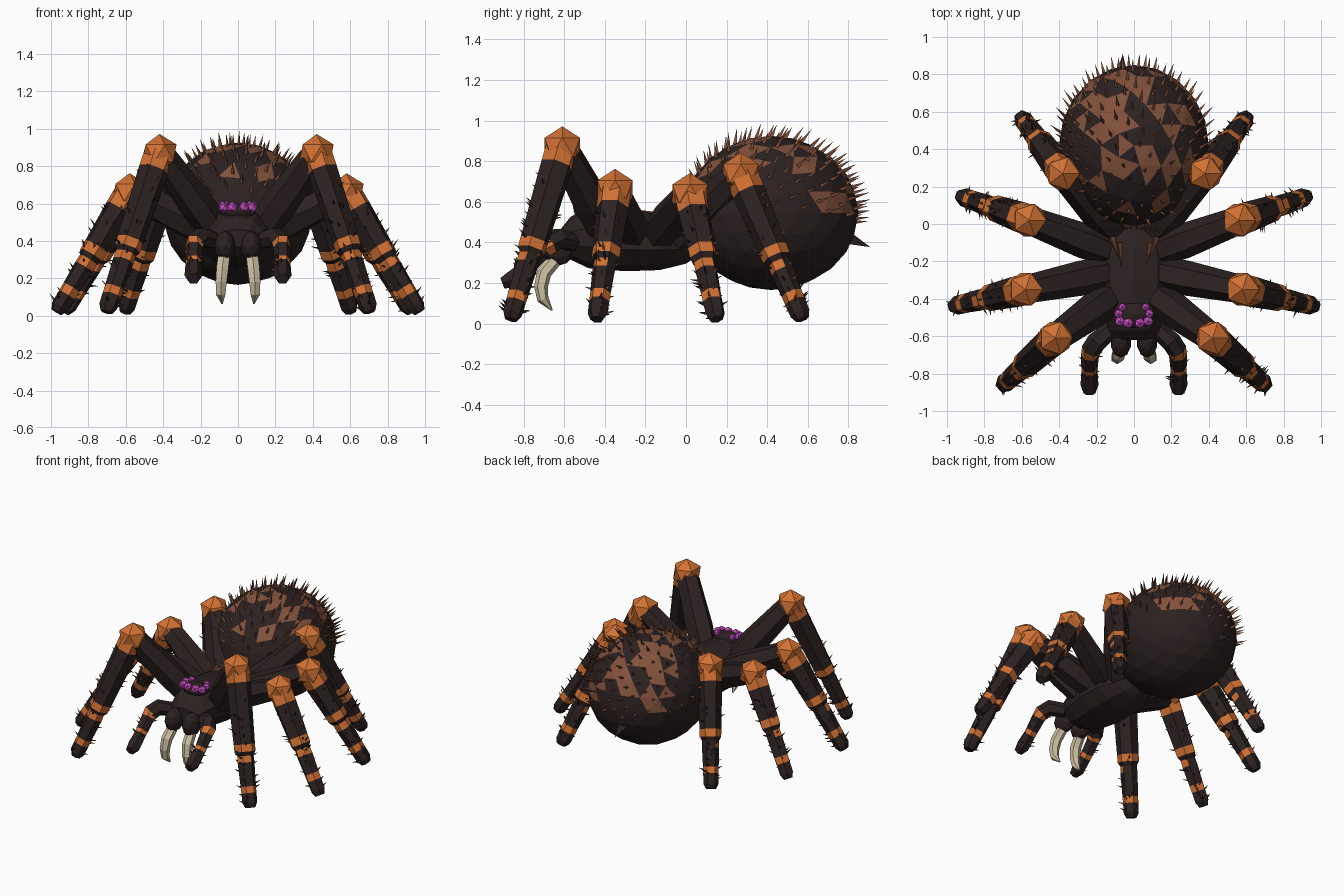
import bpy, bmesh, math, random
from mathutils import Vector, Matrix

if "Cube" in bpy.data.objects:
    bpy.data.objects.remove(bpy.data.objects["Cube"])
random.seed(23)


def material(name, rgb):
    m = bpy.data.materials.new(name)
    m.use_nodes = True
    m.diffuse_color = (*rgb, 1)
    m.node_tree.nodes["Principled BSDF"].inputs["Base Color"].default_value = (*rgb, 1)
    return m


MATS = [material("dark_brown", (0.025, 0.0155, 0.015)),
        material("orange", (0.64, 0.165, 0.034)),
        material("patch_brown", (0.225, 0.084, 0.044)),
        material("eye_purple", (0.6, 0.08, 0.56)),
        material("fang_ivory", (0.6, 0.53, 0.36))]
DARK, ORANGE, BROWN, PURPLE, IVORY = range(5)
UP, SIDE = Vector((0, 0, 1)), Vector((1, 0, 0))


def finish(name, bm):
    bmesh.ops.recalc_face_normals(bm, faces=bm.faces)
    me = bpy.data.meshes.new(name)
    bm.to_mesh(me)
    bm.free()
    for m in MATS:
        me.materials.append(m)
    ob = bpy.data.objects.new(name, me)
    bpy.context.collection.objects.link(ob)


def loft(bm, rings, mats):
    """Skin a list of vertex rings, one material per section."""
    n = len(rings[0])
    for a, b, m in zip(rings, rings[1:], mats):
        for i in range(n):
            j = (i + 1) % n
            bm.faces.new((a[i], a[j], b[j], b[i])).material_index = m
    bm.faces.new(rings[0]).material_index = mats[0]
    bm.faces.new(rings[-1]).material_index = mats[-1]


def tube(bm, pts, radii, mats, ref=UP):
    rings = []
    for i, (p, r) in enumerate(zip(pts, radii)):
        t = (pts[min(i + 1, len(pts) - 1)] - pts[max(i - 1, 0)]).normalized()
        u = t.cross(ref).normalized()
        v = t.cross(u)
        angles = [math.pi * k / 3 for k in range(6)]
        rings.append([bm.verts.new(p + r * (u * math.cos(a) + v * math.sin(a))) for a in angles])
    loft(bm, rings, mats)


def ball(bm, centre, scale, mat, level=1):
    mx = Matrix.Translation(centre) @ Matrix.Diagonal((*scale, 1))
    made = bmesh.ops.create_icosphere(bm, subdivisions=level, radius=1, matrix=mx)
    for v in made["verts"]:
        for f in v.link_faces:
            f.material_index = mat


def spike(bm, base, direction, length, radius, mat):
    d = Vector(direction).normalized()
    u = d.orthogonal().normalized()
    v = d.cross(u)
    base = Vector(base)
    tip = bm.verts.new(base + d * length)
    ring = [bm.verts.new(base + radius * (u * math.cos(a) + v * math.sin(a)))
            for a in (0, 2 * math.pi / 3, 4 * math.pi / 3)]
    for i in range(3):
        bm.faces.new((ring[i], ring[(i + 1) % 3], tip)).material_index = mat


def bristles(bm, a, b, radius, count, length):
    """Short hairs scattered around a limb from a to b."""
    t = (b - a).normalized()
    u = t.orthogonal().normalized()
    for _ in range(count):
        out = Matrix.Rotation(random.uniform(0, 2 * math.pi), 3, t) @ u
        p = a.lerp(b, random.random()) + out * radius * 0.85
        spike(bm, p, out - t * 0.25 + UP * 0.2, length * random.uniform(0.7, 1.2),
              0.008, random.choice((DARK, BROWN)))


# Abdomen with mirrored brown patches on its upper back
centre, size = Vector((0, 0.42, 0.545)), Vector((0.4, 0.43, 0.38))
bm = bmesh.new()
ball(bm, centre, size, DARK, 3)
choice = {}
for f in bm.faces:
    c = f.calc_center_median()
    n = c - centre
    key = (round(abs(c.x), 2), round(c.y, 2), round(c.z, 2))
    if key not in choice:
        choice[key] = random.random() < 0.43
    if choice[key] and n.z > 0.1 - 0.3 * n.y and abs(c.x) < 0.32:
        f.material_index = BROWN
finish("abdomen", bm)

# Swept-back hairs on the abdomen
bm = bmesh.new()
total = 330
for i in range(total):
    z = 1 - 2 * (i + 0.5) / total
    a = i * math.pi * (3 - math.sqrt(5))
    r = math.sqrt(1 - z * z)
    n = Vector((r * math.cos(a), r * math.sin(a), z))
    if z > 0.06 - 0.2 * n.y:
        p = centre + n * size * 0.985
        spike(bm, p, n + Vector((0, 0.55, 0.2)), random.uniform(0.06, 0.085), 0.011, BROWN)
finish("abdomen_hairs", bm)

# Spinneret
bm = bmesh.new()
spike(bm, (-0.06, 0.79, 0.43), (0, 1, -0.45), 0.13, 0.04, DARK)
finish("spinneret", bm)

# Head and thorax: y, half width, bottom, top
bm = bmesh.new()
rings = []
for y, w, lo, hi in [(-0.62, 0.1, 0.37, 0.46), (-0.57, 0.14, 0.32, 0.52), (-0.48, 0.17, 0.28, 0.57),
                     (-0.3, 0.215, 0.265, 0.56), (-0.13, 0.21, 0.27, 0.54), (0.0, 0.14, 0.3, 0.5),
                     (0.08, 0.07, 0.35, 0.46)]:
    mid, half = (lo + hi) / 2, (hi - lo) / 2
    angles = [math.pi * (2 * k + 1) / 10 for k in range(10)]
    rings.append([bm.verts.new((w * math.cos(a), y, mid + half * 1.05 * math.sin(a))) for a in angles])
loft(bm, rings, [DARK] * 6)
finish("head_and_thorax", bm)

# Brown markings and hairs on the thorax
bm = bmesh.new()
for s in (1, -1):
    spike(bm, (s * 0.12, -0.07, 0.525), (-s * 0.35, -1, 0.25), 0.13, 0.018, BROWN)
    spike(bm, (s * 0.08, -0.1, 0.53), (-s * 0.1, -1, 0.22), 0.14, 0.016, BROWN)
    for k in range(7):
        spike(bm, (s * (0.01 + 0.024 * k), -0.03, 0.49), (s * 0.2, 0.35 - 0.1 * k, 1), 0.07, 0.01, BROWN)
finish("thorax_markings", bm)

# Eyes on a low mound
bm = bmesh.new()
ball(bm, (0, -0.485, 0.555), (0.1, 0.07, 0.045), DARK, 2)
finish("eye_mound", bm)
bm = bmesh.new()
for s in (1, -1):
    for x, y, z, r in [(0.031, -0.53, 0.579, 0.031), (0.076, -0.52, 0.578, 0.03),
                       (0.082, -0.48, 0.588, 0.026), (0.062, -0.445, 0.59, 0.024)]:
        ball(bm, (s * x, y, z), (r, r, r), PURPLE)
finish("eyes", bm)

# Legs: hip, knee, foot on the left side, and height shift of the shin bands
LEGS = {"front": ((0.11, -0.385, 0.44), (0.42, -0.61, 0.87), (0.705, -0.865, 0.02), 0.015),
        "second": ((0.11, -0.255, 0.43), (0.58, -0.35, 0.66), (0.97, -0.44, 0.02), -0.02),
        "third": ((0.11, -0.15, 0.43), (0.56, 0.02, 0.64), (0.93, 0.15, 0.02), -0.02),
        "rear": ((0.1, -0.04, 0.43), (0.38, 0.27, 0.74), (0.605, 0.575, 0.02), -0.02)}
for s, side in ((1, "left"), (-1, "right")):
    flip = Vector((s, 1, 1))
    for name, (*joints, shift) in LEGS.items():
        hip, knee, foot = (Vector(j) * flip for j in joints)
        bm = bmesh.new()
        tube(bm, [hip, hip.lerp(knee, 0.35), hip.lerp(knee, 0.93), knee], [0.085, 0.094, 0.077, 0.06],
             [DARK, DARK, ORANGE])
        ball(bm, knee, (0.102, 0.102, 0.102), ORANGE)
        heights = [knee.z, knee.z - 0.09, 0.39 + shift, 0.345 + shift, 0.32 + shift, 0.28 + shift,
                   0.15, 0.11, 0.05, 0.02]
        path = [knee.lerp(foot, (knee.z - h) / (knee.z - foot.z)) for h in heights]
        tube(bm, path, [0.083, 0.082, 0.072, 0.071, 0.055, 0.057, 0.052, 0.051, 0.05, 0.033],
             [ORANGE, DARK, ORANGE, DARK, ORANGE, DARK, ORANGE, DARK, DARK])
        # The middle band stops short at the back of each shin
        bmesh.ops.recalc_face_normals(bm, faces=bm.faces)
        for f in bm.faces:
            if path[5].z - 0.03 < f.calc_center_median().z < path[4].z + 0.01 and f.normal.y > 0.3:
                f.material_index = DARK
        bristles(bm, path[1], path[3], 0.071, 20, 0.045)
        bristles(bm, path[3], path[8], 0.054, 20, 0.04)
        finish(f"{side}_{name}_leg", bm)

    # Feeler beside the jaws
    bm = bmesh.new()
    path = [Vector(p) * flip for p in ((0.12, -0.56, 0.4), (0.2, -0.63, 0.42), (0.23, -0.675, 0.39),
                                       (0.235, -0.7, 0.365), (0.238, -0.765, 0.295), (0.238, -0.785, 0.275),
                                       (0.238, -0.86, 0.215), (0.238, -0.905, 0.198))]
    tube(bm, path, [0.047, 0.054, 0.053, 0.048, 0.044, 0.043, 0.048, 0.032],
         [DARK, DARK, ORANGE, DARK, ORANGE, DARK, DARK])
    bristles(bm, path[2], path[6], 0.045, 14, 0.035)
    finish(f"{side}_feeler", bm)

    # Jaw and curved fang
    bm = bmesh.new()
    ball(bm, (s * 0.07, -0.63, 0.37), (0.056, 0.085, 0.085), DARK, 2)
    finish(f"{side}_jaw", bm)
    bm = bmesh.new()
    path = [Vector(p) * flip for p in ((0.075, -0.65, 0.31), (0.083, -0.7, 0.25), (0.09, -0.715, 0.18),
                                       (0.092, -0.705, 0.12), (0.085, -0.66, 0.065))]
    tube(bm, path, [0.036, 0.037, 0.034, 0.029, 0.004], [IVORY] * 4, SIDE)
    finish(f"{side}_fang", bm)
